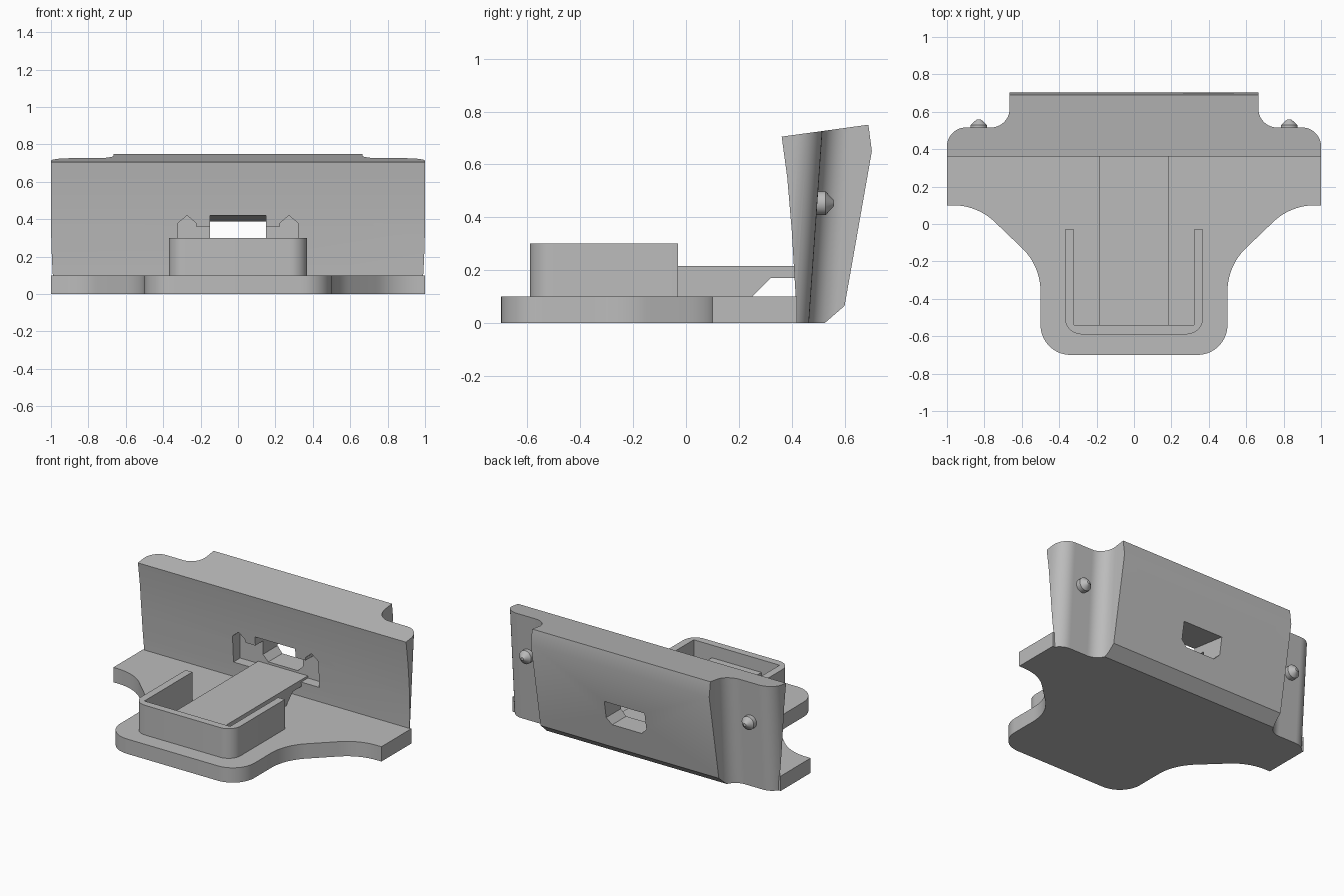
import bpy, bmesh
from math import cos, sin, radians, pi
from mathutils import Vector, Matrix

cube = bpy.data.objects.get("Cube")
if cube:
    bpy.data.objects.remove(cube, do_unlink=True)

grey = bpy.data.materials.new("plain grey")
grey.use_nodes = True
grey.diffuse_color = (0.5, 0.5, 0.5, 1)
grey.node_tree.nodes["Principled BSDF"].inputs["Base Color"].default_value = (0.5, 0.5, 0.5, 1)


def arc(cx, cy, r, a0, a1, n=10):
    angles = [radians(a0 + (a1 - a0) * i / n) for i in range(n + 1)]
    return [(cx + r * cos(a), cy + r * sin(a)) for a in angles]


def mirrored(half):
    """Close a right-hand outline with its reflection across x = 0."""
    return half + [(-x, y) for x, y in reversed(half)]


def make(name, bm):
    bmesh.ops.recalc_face_normals(bm, faces=bm.faces)
    mesh = bpy.data.meshes.new(name)
    bm.to_mesh(mesh)
    bm.free()
    mesh.materials.append(grey)
    obj = bpy.data.objects.new(name, mesh)
    bpy.context.collection.objects.link(obj)
    return obj


def prism(name, points, place, lo, hi):
    """Extrude a 2D outline from lo to hi; place maps (u, v, w) to xyz."""
    bm = bmesh.new()
    ends = [[bm.verts.new(place(u, v, w)) for u, v in points] for w in (lo, hi)]
    bm.faces.new(ends[0])
    bm.faces.new(ends[1])
    n = len(points)
    for i in range(n):
        j = (i + 1) % n
        bm.faces.new((ends[0][i], ends[0][j], ends[1][j], ends[1][i]))
    return make(name, bm)


def combine(obj, other, operation):
    mod = obj.modifiers.new("combine", "BOOLEAN")
    mod.operation, mod.solver, mod.object = operation, "EXACT", other
    bpy.context.view_layer.objects.active = obj
    bpy.ops.object.modifier_apply(modifier=mod.name)
    bpy.data.objects.remove(other, do_unlink=True)


def plan(u, v, w):      # outline seen from above, extruded in z
    return (u, v, w)


def leaning(u, v, w):   # plan outline that leans backwards with height
    return (u, v + 0.07 * w, w)


def side(u, v, w):      # outline seen from the side, extruded in x
    return (w, u, v)


def front(u, v, w):     # outline seen from the front, extruded in y
    return (u, w, v)


# Base plate with flared rear wings
base = prism("base_plate", mirrored(
    arc(0.34, -0.54, 0.16, -90, 0)
    + arc(0.82, -0.36, 0.32, 180, 135)
    + arc(0.966, -0.22, 0.32, 135, 90)
    + [(1, 0.1), (1, 0.42)]), plan, 0, 0.1)

# Back wall: side profile trimmed by a leaning plan with rounded shoulders
wall = prism("back_wall", [
    (0.525, 0), (0.60, 0.065), (0.703, 0.65), (0.69, 0.75), (0.362, 0.705),
    (0.383, 0.55), (0.40, 0.35), (0.415, 0.1), (0.415, 0)], side, -1.1, 1.1)
trim = prism("wall_trim", mirrored(
    [(1, 0.2)] + arc(0.9, 0.365, 0.1, 0, 90)
    + arc(0.765, 0.565, 0.1, 270, 180) + [(0.665, 1)]), leaning, -0.2, 1)
combine(wall, trim, "INTERSECT")

# Connector recess in the wall, with a pointed pocket at each end
recess = [(0.225, 0.36), (0.225, 0.38), (0.272, 0.42), (0.32, 0.38), (0.32, 0.2)]
combine(wall, prism("recess", mirrored(recess), front, 0.3, 0.48), "DIFFERENCE")

# Window through the wall, its roof sloping down towards the back
window = [(0.15, 0.42), (0.15, 0.27), (0.11, 0.23)]


def sloped(u, v, w):
    return (u, w, v - 0.13 * (w - 0.4) if v > 0.4 else v)


combine(wall, prism("window", mirrored(window), sloped, 0.3, 0.8), "DIFFERENCE")

# Open tray wall on the base
tray = prism("tray_wall",
    [(0.37, -0.03), (0.32, -0.03), (0.32, -0.54), (-0.32, -0.54), (-0.32, -0.03), (-0.37, -0.03)]
    + arc(-0.28, -0.5, 0.09, 180, 270) + arc(0.28, -0.5, 0.09, 270, 360),
    plan, 0.1, 0.3)

# Tongue from the tray to the recess, undercut next to the wall
tongue = prism("tongue", [
    (-0.54, 0.1), (0.25, 0.1), (0.32, 0.17), (0.48, 0.17), (0.48, 0.215), (-0.54, 0.215)],
    side, -0.185, 0.185)

# Pointed locating pins on the back shoulders
pins = []
for label, sx in (("left", 1), ("right", -1)):
    bm = bmesh.new()
    for r1, r2, y0, y1 in ((0.045, 0.045, 0.47, 0.528), (0.045, 0.01, 0.528, 0.56)):
        bmesh.ops.create_cone(
            bm, cap_ends=True, segments=24, radius1=r1, radius2=r2, depth=y1 - y0,
            matrix=Matrix.Translation((sx * 0.83, (y0 + y1) / 2, 0.453))
            @ Matrix.Rotation(-pi / 2, 4, "X"))
    pins.append(make(label + "_pin", bm))

# Smooth curved sides, keep sharp edges
bpy.ops.object.select_all(action="DESELECT")
for obj in [base, wall, tray, tongue] + pins:
    obj.select_set(True)
    bpy.context.view_layer.objects.active = obj
bpy.ops.object.shade_smooth_by_angle(angle=radians(30))
